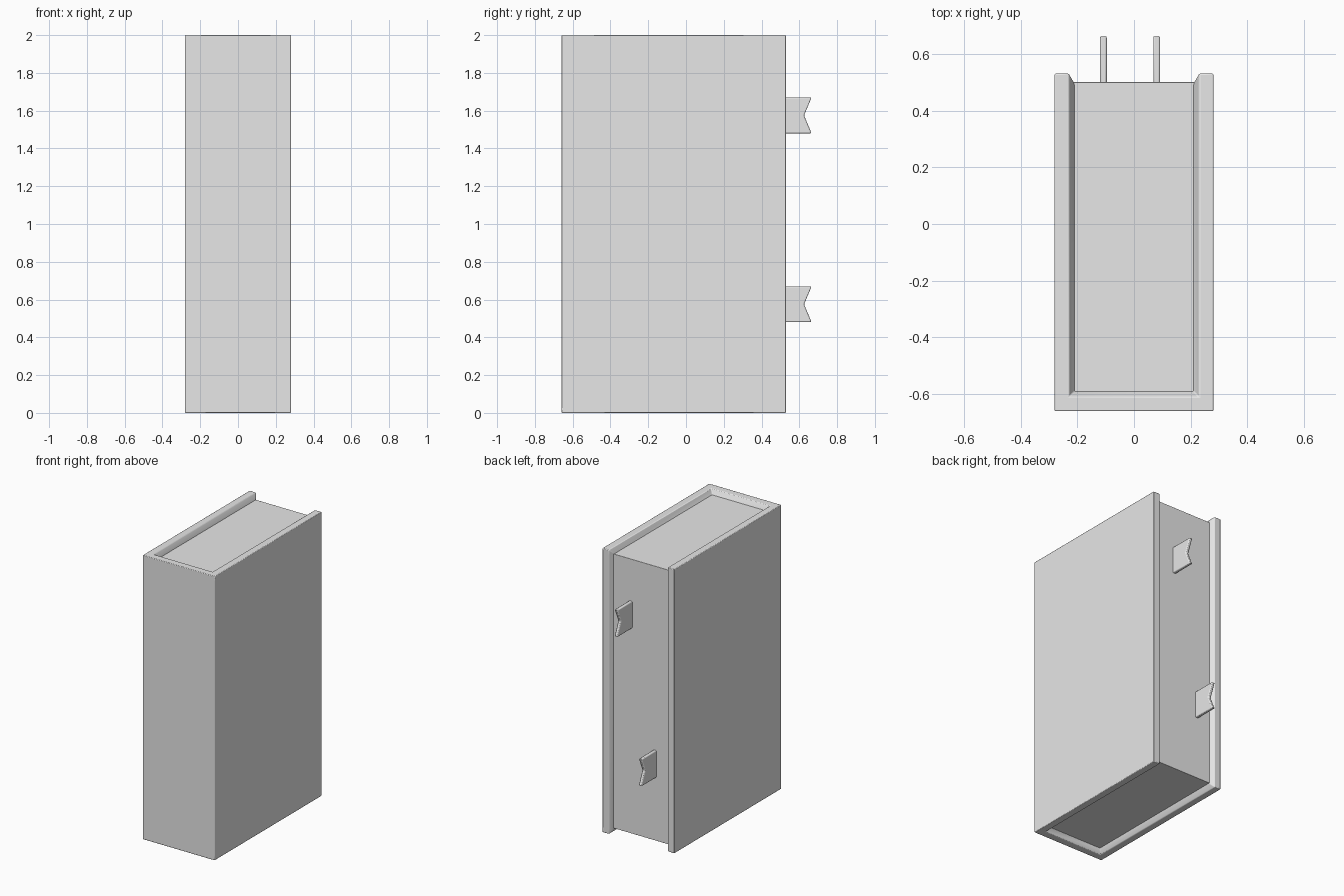
import bpy, bmesh, math

cube = bpy.data.objects.get("Cube")
if cube:
    bpy.data.objects.remove(cube, do_unlink=True)

grey = bpy.data.materials.new("light grey")
grey.use_nodes = True
COLOUR = (0.8, 0.8, 0.8, 1)
grey.diffuse_color = COLOUR
grey.node_tree.nodes["Principled BSDF"].inputs["Base Color"].default_value = COLOUR


def loft(name, rings, bevel):
    """Join matching rings of points into a closed solid with softened edges."""
    bm = bmesh.new()
    loops = [[bm.verts.new(p) for p in ring] for ring in rings]
    for low, high in zip(loops, loops[1:]):
        for i in range(len(low)):
            j = (i + 1) % len(low)
            bm.faces.new((low[i], low[j], high[j], high[i]))
    bm.faces.new(loops[0][::-1])
    bm.faces.new(loops[-1])
    bmesh.ops.remove_doubles(bm, verts=bm.verts, dist=0.0005)
    bmesh.ops.recalc_face_normals(bm, faces=bm.faces)
    mesh = bpy.data.meshes.new(name)
    bm.to_mesh(mesh)
    bm.free()
    mesh.materials.append(grey)
    ob = bpy.data.objects.new(name, mesh)
    bpy.context.collection.objects.link(ob)
    mod = ob.modifiers.new("soft edges", "BEVEL")
    mod.width = bevel
    mod.segments = 2
    mod.limit_method = "ANGLE"
    mod.angle_limit = math.radians(20)
    bpy.ops.object.select_all(action="DESELECT")
    ob.select_set(True)
    bpy.context.view_layer.objects.active = ob
    bpy.ops.object.shade_smooth_by_angle(angle=math.radians(35))
    return ob


# Cover: a U of two boards and a spine, chamfered towards the pages
W, FRONT, BACK, HEIGHT = 0.28, -0.66, 0.53, 2.0
BOARD, SLOPE, RECESS = 0.05, 0.02, 0.035


def cover_ring(z, slope, back_slope):
    rim = W - BOARD
    x, y = rim - slope, FRONT + BOARD + slope
    half = [(W, FRONT), (W, BACK), (rim, BACK), (x, BACK - back_slope), (x, y)]
    both = half + [(-px, py) for px, py in reversed(half)]
    return [(px, py, z) for px, py in both]


loft("cover", [
    cover_ring(0, 0, 0),
    cover_ring(RECESS, SLOPE, RECESS),
    cover_ring(HEIGHT - RECESS, SLOPE, RECESS),
    cover_ring(HEIGHT, 0, 0),
], 0.004)

# Page block, set back from the rim on three sides
page_x, page_front, page_back = 0.215, -0.6, 0.5
loft("pages", [
    [(-page_x, page_front, z), (page_x, page_front, z),
     (page_x, page_back, z), (-page_x, page_back, z)]
    for z in (RECESS, HEIGHT - RECESS)
], 0.001)

# Ribbon bookmarks with swallowtail ends
for name, x, z in (("upper_bookmark", 0.08, 1.575), ("lower_bookmark", -0.108, 0.575)):
    h, tip, notch, root = 0.095, 0.665, 0.625, 0.45
    outline = [(root, -h), (tip, -h), (notch, 0), (tip, h), (root, h)]
    loft(name, [[(x + side, y, z + dz) for y, dz in outline]
                for side in (-0.012, 0.012)], 0.006)
